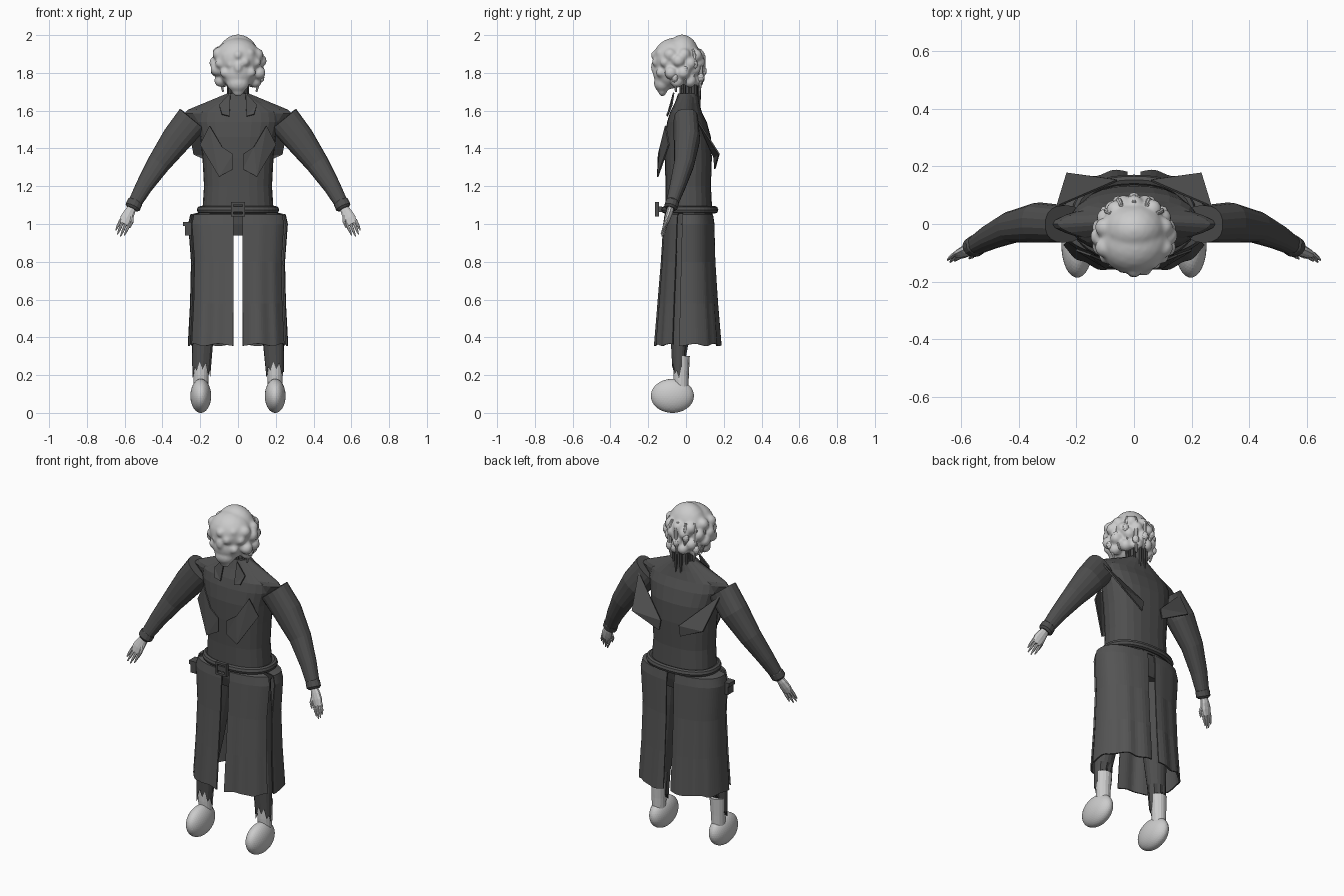
import bpy, bmesh, math, random
from math import sin, cos, pi, radians
from mathutils import Vector, Matrix

random.seed(4)
if "Cube" in bpy.data.objects:
    bpy.data.objects.remove(bpy.data.objects["Cube"])


def material(name, v):
    m = bpy.data.materials.new(name)
    m.use_nodes = True
    m.diffuse_color = (v, v, v, 1)
    m.node_tree.nodes["Principled BSDF"].inputs["Base Color"].default_value = (v, v, v, 1)
    return m


COAT = material("charcoal coat", 0.078)
SKIRT = material("dark grey skirt", 0.09)
PALE = material("pale grey", 0.6)
made = []


def finish(name, bm, mat, thick=0):
    bmesh.ops.recalc_face_normals(bm, faces=bm.faces)
    me = bpy.data.meshes.new(name)
    bm.to_mesh(me)
    bm.free()
    me.materials.append(mat)
    ob = bpy.data.objects.new(name, me)
    bpy.context.collection.objects.link(ob)
    if thick:
        mod = ob.modifiers.new("thickness", "SOLIDIFY")
        mod.thickness = thick
        mod.offset = 0
    made.append(ob)
    return ob


def oval(t, rx, ry, n=2.0):
    c, s = cos(t), sin(t)
    return (math.copysign(abs(c) ** (2 / n), c) * rx,
            math.copysign(abs(s) ** (2 / n), s) * ry)


def bridge(bm, rings, closed):
    """Skin a list of point rows into the mesh."""
    rows = [[bm.verts.new(p) for p in r] for r in rings]
    n = len(rows[0])
    for a, b in zip(rows, rows[1:]):
        for i in range(n if closed else n - 1):
            j = (i + 1) % n
            bm.faces.new((a[i], a[j], b[j], b[i]))
    if closed:
        bm.faces.new(rows[0])
        bm.faces.new(rows[-1])


def tube(bm, path, sizes, sides=10, n=2.0):
    """Sweep an oval of changing size along a path of points."""
    path = [Vector(p) for p in path]
    rings = []
    for k, p in enumerate(path):
        d = (path[min(k + 1, len(path) - 1)] - path[max(k - 1, 0)]).normalized()
        u = Vector((0, 1, 0)).cross(d).normalized()
        v = d.cross(u)
        ring = []
        for i in range(sides):
            a, b = oval(2 * pi * (i + 0.5) / sides, *sizes[k], n)
            ring.append(p + u * a + v * b)
        rings.append(ring)
    bridge(bm, rings, True)


def upright(bm, levels, sides=24, n=2.4):
    """Stack of ovals: z, centre x, centre y, radius x, radius y."""
    rings = []
    for z, cx, cy, rx, ry in levels:
        pts = [oval(2 * pi * i / sides, rx, ry, n) for i in range(sides)]
        rings.append([(cx + a, cy + b, z) for a, b in pts])
    bridge(bm, rings, True)


def ball(bm, centre, radii, sub=3):
    mat = Matrix.Translation(centre) @ Matrix.Diagonal((*radii, 1))
    bmesh.ops.create_icosphere(bm, subdivisions=sub, radius=1, matrix=mat)


def box(bm, centre, size):
    bmesh.ops.create_cube(bm, size=1, matrix=Matrix.Translation(centre) @ Matrix.Diagonal((*size, 1)))


def plate(name, pts, s, mat=COAT):
    bm = bmesh.new()
    vs = [bm.verts.new((x * s, y, z)) for x, y, z in pts]
    face = bm.faces.new(vs)
    bmesh.ops.triangulate(bm, faces=[face])
    finish(name, bm, mat, 0.008)


# Torso, shoulder yoke and hips
bm = bmesh.new()
upright(bm, [(1.05, 0, .015, .19, .125), (1.2, 0, .012, .18, .12), (1.35, 0, .012, .188, .125),
             (1.46, 0, .01, .2, .122), (1.54, 0, .005, .22, .105), (1.59, 0, 0, .215, .085),
             (1.64, 0, .005, .14, .065), (1.69, 0, .01, .06, .05)])
finish("torso", bm, COAT)
bm = bmesh.new()
upright(bm, [(1.5, 0, .005, .22, .09), (1.585, 0, 0, .285, .074), (1.605, 0, 0, .265, .07),
             (1.69, 0, .01, .06, .052)], n=1.6)
finish("shoulder_yoke", bm, COAT)
bm = bmesh.new()
upright(bm, [(.94, 0, .01, .15, .09), (1.0, 0, .01, .2, .11), (1.08, 0, .015, .195, .125)])
finish("hips", bm, COAT)

# Belt and buckle
bm = bmesh.new()
rows = []
for i in range(41):
    t = 2 * pi * i / 40
    x, y = oval(t, 1, 1, 2.3)
    rows.append([(x * (.2 + .018 * cos(a)), .02 + y * (.133 + .018 * cos(a)), 1.075 + .02 * sin(a))
                 for a in (2 * pi * k / 8 for k in range(8))])
bridge(bm, rows, True)
bmesh.ops.remove_doubles(bm, verts=bm.verts, dist=.0001)
finish("belt", bm, COAT)
bm = bmesh.new()
for s in (-1, 1):
    box(bm, (s * .03, -.153, 1.078), (.012, .02, .075))
    box(bm, (0, -.153, 1.078 + s * .031), (.07, .02, .012))
box(bm, (0, -.142, 1.078), (.05, .03, .03))
finish("buckle", bm, COAT)

# Neck with hanging strands
bm = bmesh.new()
upright(bm, [(1.6, 0, .02, .05, .05), (1.72, 0, .02, .048, .048), (1.8, 0, .01, .05, .05)], 16, 2)
for i in range(10):
    t = 2 * pi * i / 10
    x, y = .052 * cos(t), .022 + .052 * sin(t)
    tube(bm, [(x * 1.1, y, 1.62), (x, y, 1.68), (x, y, 1.76)], [(.004, .004), (.008, .008), (.008, .008)], 6)
finish("neck", bm, COAT)

# Head: skull and face with blended lumps
bm = bmesh.new()
ball(bm, (0, -.02, 1.872), (.115, .095, .132))
ball(bm, (0, -.065, 1.873), (.123, .11, .112))
ball(bm, (0, -.085, 1.8), (.092, .09, .085))
ball(bm, (0, -.125, 1.745), (.06, .045, .05))
ball(bm, (0, -.125, 1.71), (.035, .024, .036))
ball(bm, (0, -.165, 1.83), (.024, .022, .035))
for row in range(4):
    for i in range(10):
        t = 2 * pi * (i + .5 * (row % 2)) / 10
        front = sin(t) < -.4
        if front and row == 0:
            continue
        r = .027 if front else .036
        w = (.092, .118, .118, .106)[row]
        ball(bm, (w * cos(t), -.045 + (.11 if front else .112) * sin(t) + random.uniform(-.006, .006),
                  1.765 + .045 * row + random.uniform(-.012, .012)), (r, r, r), 2)
head = finish("head", bm, PALE)
mod = head.modifiers.new("blend", "REMESH")
mod.mode = 'VOXEL'
mod.voxel_size = .007
mod.use_smooth_shade = True
head.modifiers.new("soften", "SMOOTH").iterations = 12

# Locks hanging round the sides and back of the head
bm = bmesh.new()
for i in range(9):
    t = radians(-14 + 26 * i)
    x, y = .118 * cos(t), -.03 + .122 * sin(t)
    low = 1.7 + .035 * (i % 3)
    tube(bm, [(x * .85, y * .9, low), (x, y, low + .07), (x, y, 1.89), (x * .85, y * .8, 1.925)],
         [(.005, .005), (.012, .012), (.011, .011), (.007, .007)], 8)
    ball(bm, (x * 1.05, y, low + .075), (.02, .018, .026), 2)
finish("hair_locks", bm, PALE)


def skirt_panel(name, s, start, end):
    levels = [(1.06, .19, .11, .015), (1.048, .25, .125, .015), (1.0, .26, .132, .015), (.8, .245, .14, .012),
              (.58, .25, .155, .01), (.36, .262, .172, .01)]
    rows = []
    for z, rx, ry, cy in levels:
        row = []
        for i in range(27):
            t = radians(start + (end - start) * i / 26)
            fold = 1 + .045 * (1.06 - z) * sin(t * 15)
            x, y = oval(t, rx, ry * fold, 2.35)
            hem = .006 * sin(t * 9) if z < .4 else 0
            row.append((s * max(x, .024), cy + y, z + hem))
        rows.append(row)
    bm = bmesh.new()
    bridge(bm, rows, False)
    finish(name, bm, SKIRT, .008)


for s, side in ((1, "left_"), (-1, "right_")):
    # Skirt split at front, back and sides
    skirt_panel(side + "front_skirt", s, -87.5, -24)
    skirt_panel(side + "back_skirt", s, -12, 87.5)

    # Sleeve and cuff
    arm = [(s * .24, 0, 1.555), (s * .325, .005, 1.45), (s * .42, -.01, 1.32),
           (s * .497, -.045, 1.2), (s * .558, -.08, 1.09)]
    bm = bmesh.new()
    tube(bm, arm, [(.088, .065), (.081, .07), (.062, .054), (.046, .042), (.034, .03)], 18, 2.4)
    finish(side + "sleeve", bm, COAT)
    bm = bmesh.new()
    tube(bm, [(s * .54, -.069, 1.125), (s * .545, -.072, 1.116), (s * .557, -.08, 1.09), (s * .562, -.083, 1.08)],
         [(.034, .03), (.042, .036), (.042, .036), (.03, .026)], 14)
    finish(side + "cuff", bm, COAT)

    # Hand with four fingers and a thumb
    bm = bmesh.new()
    tube(bm, [(s * .558, -.08, 1.09), (s * .575, -.088, 1.06), (s * .59, -.098, 1.03), (s * .605, -.107, 1.0)],
         [(.022, .018), (.03, .018), (.035, .016), (.028, .011)], 10)
    for x, y, z in ((.647, -.125, .967), (.638, -.132, .946), (.622, -.128, .935), (.602, -.118, .94)):
        base = Vector((s * (.597 + (x - .625) * 1.1), -.103, 1.01 + (z - .946) * .6))
        tip = Vector((s * x, y, z))
        tube(bm, [base, base.lerp(tip, .6), tip], [(.0085, .008), (.0075, .007), (.003, .003)], 7)
    tube(bm, [(s * .565, -.095, 1.045), (s * .562, -.112, 1.01), (s * .572, -.12, .98)],
         [(.012, .01), (.009, .008), (.003, .003)], 7)
    finish(side + "hand", bm, PALE)

    # Trouser leg with a ragged hem, sock and shoe
    bm = bmesh.new()
    upright(bm, [(1.0, s * .115, .0, .082, .085), (.8, s * .135, -.008, .078, .08), (.58, s * .16, -.02, .068, .065),
                 (.36, s * .188, -.034, .055, .046), (.26, s * .195, -.037, .047, .036)], 18, 2)
    bm.verts.ensure_lookup_table()
    for i, v in enumerate(bm.verts[-18:]):
        t = 2 * pi * i / 18
        v.co.z += .04 * (i % 2) + .03 * sin(t) - .08 * abs(cos(t)) ** 3
    finish(side + "trouser_leg", bm, COAT)
    bm = bmesh.new()
    upright(bm, [(.12, s * .197, -.025, .038, .038), (.2, s * .196, -.026, .041, .041), (.3, s * .193, -.023, .046, .043)], 16, 2)
    finish(side + "sock", bm, PALE)
    bm = bmesh.new()
    ball(bm, (s * .197, -.072, .09), (.055, .114, .09), 4)
    finish(side + "shoe", bm, PALE)

    # Lapels, collar blades and back flaps
    plate(side + "lapel", [(.15, -.108, 1.52), (.2, -.09, 1.42), (.1, -.15, 1.25), (.026, -.145, 1.29),
                           (.026, -.145, 1.37), (.085, -.135, 1.41)], s)
    plate(side + "collar", [(.04, -.065, 1.695), (.1, -.075, 1.63), (.085, -.1, 1.58), (.045, -.1, 1.57)], s)
    plate(side + "back_flap", [(.27, .06, 1.55), (.235, .175, 1.37), (.07, .152, 1.29), (.06, .15, 1.35)], s)

# Hip pouch
bm = bmesh.new()
box(bm, (-.263, -.02, .975), (.036, .05, .07))
box(bm, (-.268, -.02, 1.0), (.046, .058, .022))
finish("hip_pouch", bm, COAT)

# Smooth shading with sharp edges kept
for ob in bpy.context.view_layer.objects:
    ob.select_set(ob in made)
bpy.context.view_layer.objects.active = made[0]
bpy.ops.object.shade_smooth_by_angle(angle=radians(38))
